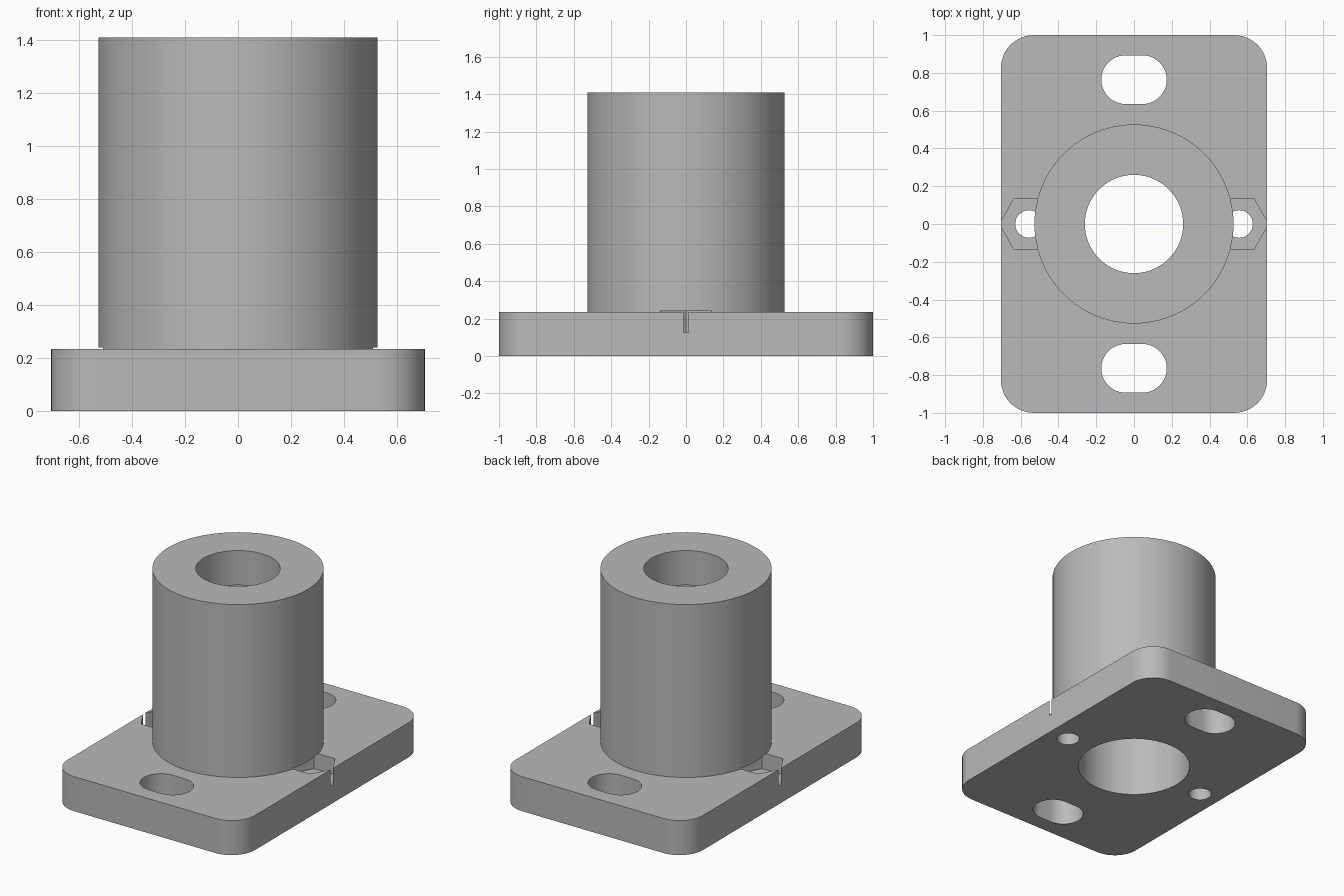
import bpy, bmesh
from math import cos, sin, pi, radians

cube = bpy.data.objects.get("Cube")
if cube:
    bpy.data.objects.remove(cube, do_unlink=True)

grey = bpy.data.materials.new("plain grey")
grey.use_nodes = True
colour = (0.49, 0.49, 0.49, 1)
grey.diffuse_color = colour
grey.node_tree.nodes["Principled BSDF"].inputs["Base Color"].default_value = colour


def prism(name, outline, z0, z1):
    """Extrude a closed counter-clockwise outline from z0 to z1."""
    bm = bmesh.new()
    base = bm.faces.new([bm.verts.new((x, y, z0)) for x, y in outline])
    top = bmesh.ops.extrude_face_region(bm, geom=[base])["geom"]
    verts = [g for g in top if isinstance(g, bmesh.types.BMVert)]
    bmesh.ops.translate(bm, verts=verts, vec=(0, 0, z1 - z0))
    bmesh.ops.recalc_face_normals(bm, faces=bm.faces)
    mesh = bpy.data.meshes.new(name)
    bm.to_mesh(mesh)
    bm.free()
    mesh.materials.append(grey)
    obj = bpy.data.objects.new(name, mesh)
    bpy.context.collection.objects.link(obj)
    return obj


def ring(radius, sides, cx=0, cy=0):
    return [(cx + radius * cos(2 * pi * i / sides), cy + radius * sin(2 * pi * i / sides))
            for i in range(sides)]


def rounded(half_x, half_y, radius, steps=12, cy=0):
    """Rounded rectangle; a full end radius gives a slot."""
    points = []
    for q, (sx, sy) in enumerate([(1, 1), (-1, 1), (-1, -1), (1, -1)]):
        for i in range(steps + 1):
            a = (q + i / steps) * pi / 2
            points.append((sx * (half_x - radius) + radius * cos(a),
                           cy + sy * (half_y - radius) + radius * sin(a)))
    return points


def combine(target, tool, operation):
    mod = target.modifiers.new(operation.title(), "BOOLEAN")
    mod.operation = operation
    mod.solver = "EXACT"
    mod.object = tool
    bpy.context.view_layer.objects.active = target
    bpy.ops.object.modifier_apply(modifier=mod.name)
    bpy.data.objects.remove(tool, do_unlink=True)


PLATE_TOP, TOP = 0.235, 1.41

# Base plate and upright sleeve as one body
body = prism("flanged_sleeve", rounded(0.705, 1, 0.175), 0, PLATE_TOP)
combine(body, prism("sleeve", ring(0.527, 96), 0.05, TOP), "UNION")

# Wide bore from below, narrower opening through the top
combine(body, prism("wide_bore", ring(0.36, 96), -0.1, TOP - 0.235), "DIFFERENCE")
combine(body, prism("top_opening", ring(0.26, 96), 1, TOP + 0.1), "DIFFERENCE")

for side in (-1, 1):
    # Mounting slots at front and back
    combine(body, prism("mounting_slot", rounded(0.173, 0.129, 0.129, cy=side * 0.764),
                        -0.1, 0.4), "DIFFERENCE")
    # Hexagonal nut pockets with screw holes at the sides
    combine(body, prism("nut_pocket", ring(0.156, 6, side * 0.556), 0.125, 0.24), "DIFFERENCE")
    combine(body, prism("screw_hole", ring(0.073, 32, side * 0.556), -0.1, 0.2), "DIFFERENCE")

bpy.ops.object.select_all(action="DESELECT")
body.select_set(True)
bpy.context.view_layer.objects.active = body
bpy.ops.object.shade_smooth_by_angle(angle=radians(30))
